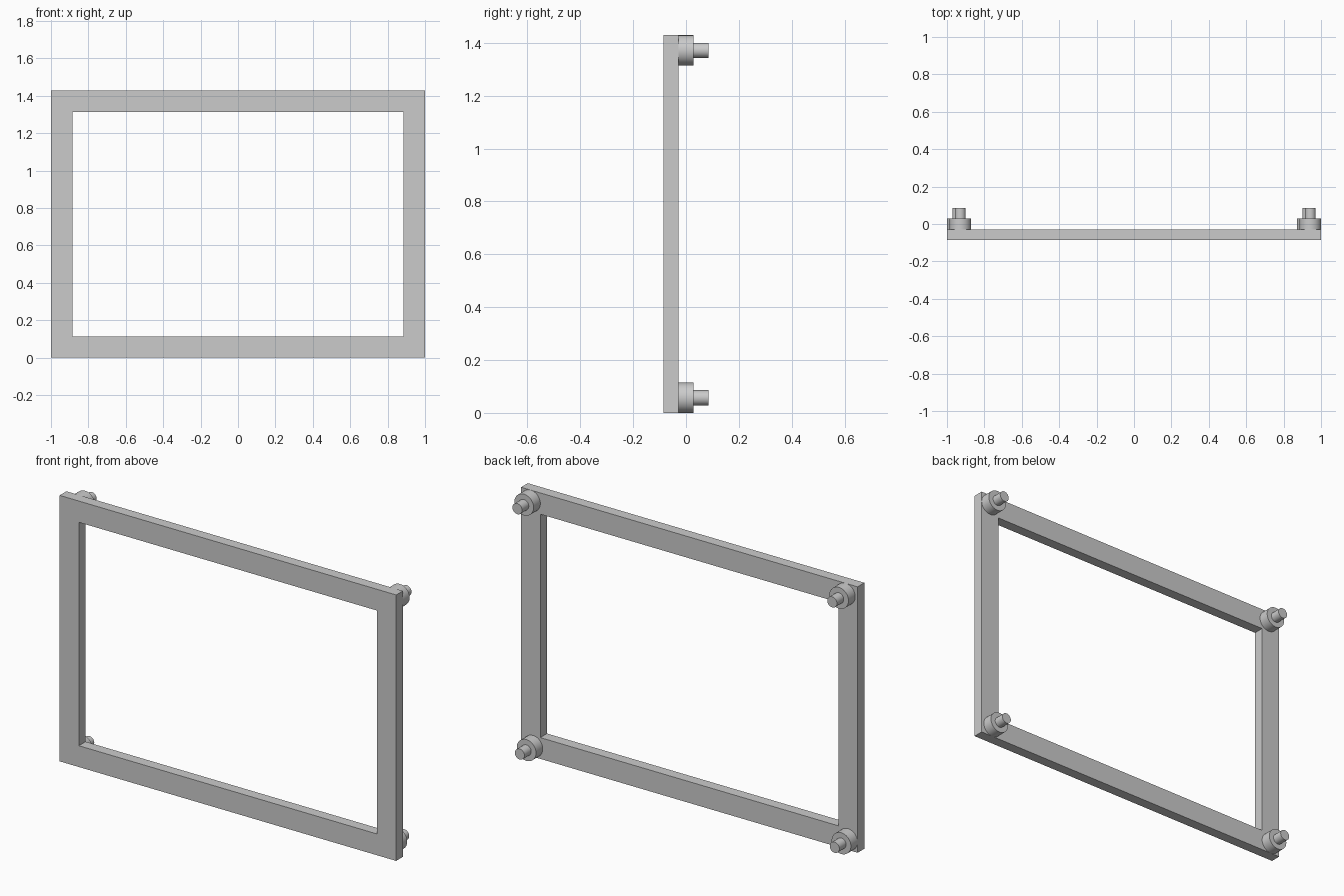
import bpy, bmesh, math
from mathutils import Matrix

cube = bpy.data.objects.get("Cube")
if cube:
    bpy.data.objects.remove(cube, do_unlink=True)

UNIT = 2 / 35            # bar depth; every other size is a multiple of it
WIDTH, HEIGHT = 2.0, 25 * UNIT
FRONT_Y = -1.5 * UNIT

grey = bpy.data.materials.new("plain grey")
grey.use_nodes = True
colour = (0.6, 0.6, 0.6, 1)
grey.diffuse_color = colour
grey.node_tree.nodes["Principled BSDF"].inputs["Base Color"].default_value = colour


def add_object(name, bm):
    bmesh.ops.recalc_face_normals(bm, faces=bm.faces)
    mesh = bpy.data.meshes.new(name)
    bm.to_mesh(mesh)
    bm.free()
    mesh.materials.append(grey)
    obj = bpy.data.objects.new(name, mesh)
    bpy.context.collection.objects.link(obj)
    return obj


def add_disc(name, x, z, y, radius):
    """Cylinder one unit long, running backwards from y."""
    bm = bmesh.new()
    place = Matrix.Translation((x, y + UNIT / 2, z)) @ Matrix.Rotation(math.pi / 2, 4, "X")
    bmesh.ops.create_cone(bm, cap_ends=True, segments=48, radius1=radius,
                          radius2=radius, depth=UNIT, matrix=place)
    obj = add_object(name, bm)
    bpy.ops.object.select_all(action="DESELECT")
    obj.select_set(True)
    bpy.context.view_layer.objects.active = obj
    bpy.ops.object.shade_smooth_by_angle(angle=math.radians(30))


def corner_verts(bm, margin):
    """Four corners of the frame rectangle, moved in by margin."""
    x, low, high = WIDTH / 2 - margin, margin, HEIGHT - margin
    return [bm.verts.new((px, FRONT_Y + UNIT / 2, pz))
            for px, pz in ((-x, low), (x, low), (x, high), (-x, high))]


# Rectangular frame: mitred flat ring thickened evenly to both sides
bm = bmesh.new()
outer, inner = corner_verts(bm, 0), corner_verts(bm, 2 * UNIT)
for i in range(4):
    j = (i + 1) % 4
    bm.faces.new((outer[i], outer[j], inner[j], inner[i]))
thicken = add_object("frame", bm).modifiers.new("thickness", "SOLIDIFY")
thicken.thickness = UNIT
thicken.offset = 0

# Collar and pin behind each corner; one diagonal pair sits slightly inward
for side, sx in (("left", 1), ("right", -1)):
    for level, sz in (("top", 1), ("bottom", -1)):
        inward = 0 if sx == sz else UNIT / 4
        x = sx * (WIDTH / 2 - UNIT - inward)
        z = HEIGHT / 2 + sz * (HEIGHT / 2 - UNIT)
        add_disc(f"{level}_{side}_collar", x, z, FRONT_Y + UNIT, UNIT)
        add_disc(f"{level}_{side}_pin", x, z, FRONT_Y + 2 * UNIT, UNIT / 2)
